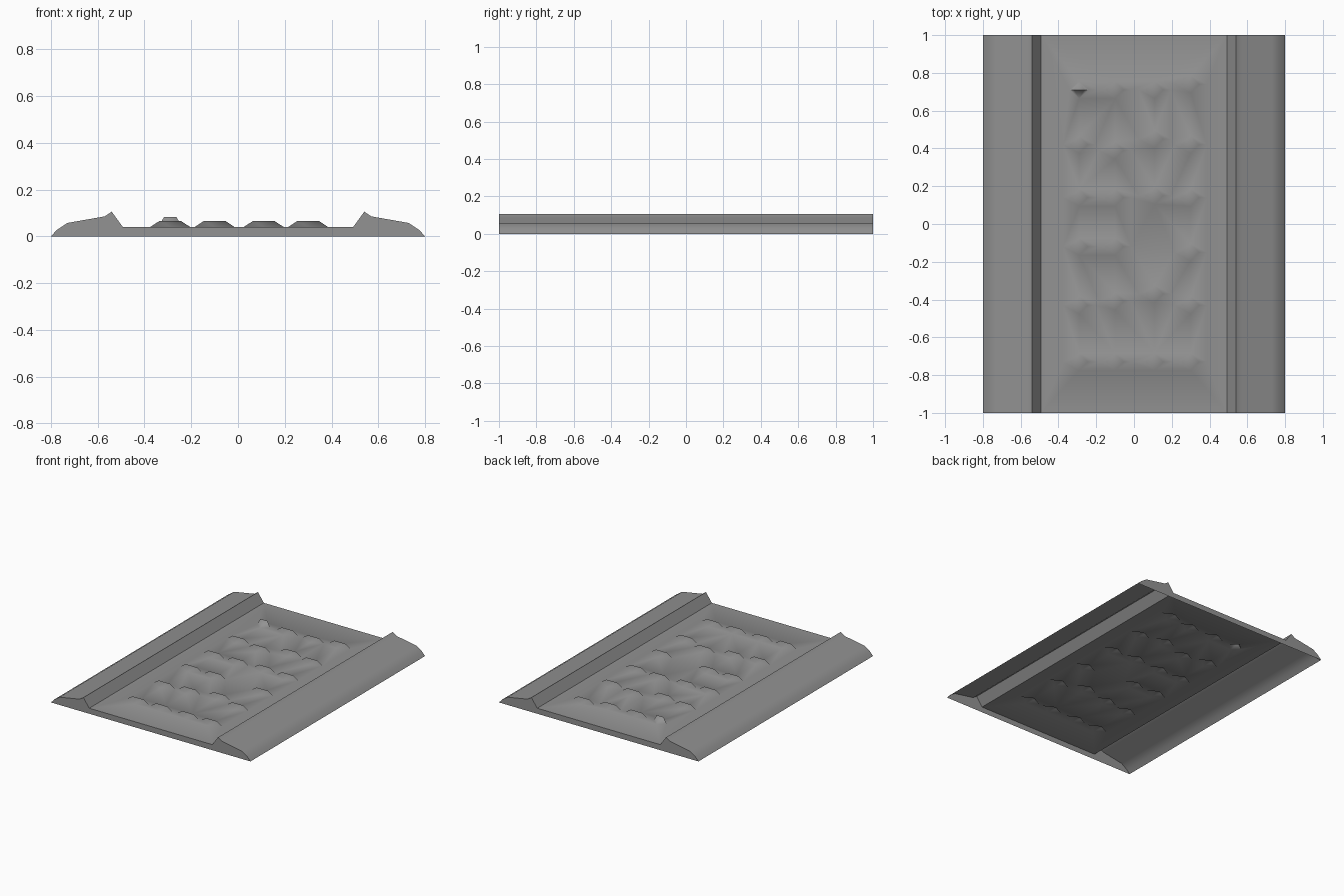
import bpy, bmesh, math
from mathutils import Vector
from mathutils.geometry import delaunay_2d_cdt

if "Cube" in bpy.data.objects:
    bpy.data.objects.remove(bpy.data.objects["Cube"])

FLOOR = 0.04
# right half of the cross-section: channel foot, lip, outer shoulder, ground
SIDE = [(0.493, FLOOR), (0.54, 0.105), (0.57, 0.085), (0.73, 0.057), (0.775, 0.027), (0.8, 0.0)]

dark = bpy.data.materials.new("dark_grey")
dark.diffuse_color = (0.29, 0.29, 0.29, 1)
dark.use_nodes = True
dark.node_tree.nodes["Principled BSDF"].inputs["Base Color"].default_value = dark.diffuse_color


def finish(bm, name, smooth=None):
    mesh = bpy.data.meshes.new(name)
    bm.to_mesh(mesh)
    bm.free()
    mesh.materials.append(dark)
    ob = bpy.data.objects.new(name, mesh)
    bpy.context.collection.objects.link(ob)
    if smooth:
        bpy.ops.object.select_all(action='DESELECT')
        ob.select_set(True)
        bpy.context.view_layer.objects.active = ob
        bpy.ops.object.shade_smooth_by_angle(angle=math.radians(smooth))
    return ob


# long raised banks either side of the channel
def bank(name, s):
    bm = bmesh.new()
    front = [bm.verts.new((s * x, -1, z)) for x, z in SIDE]
    back = [bm.verts.new((s * x, 1, z)) for x, z in SIDE]
    for i in range(len(SIDE) - 1):
        q = [front[i], front[i + 1], back[i + 1], back[i]]
        bm.faces.new(q if s > 0 else q[::-1])
    ob = finish(bm, name, 35)
    if ob.data.polygons[2].normal.z < 0:
        ob.data.flip_normals()


bank("right_bank", 1)
bank("left_bank", -1)


# closed end faces (the underside stays open)
def end_cap(name, y):
    bm = bmesh.new()
    pts = [(-x, z) for x, z in reversed(SIDE)] + SIDE
    bm.faces.new([bm.verts.new((x, y, z)) for x, z in pts])
    ob = finish(bm, name)
    if ob.data.polygons[0].normal.y * y < 0:
        ob.data.flip_normals()


end_cap("front_end", -1)
end_cap("back_end", 1)

# channel floor: four columns of small faceted bumps in one sparse sheet
COLS = {-0.29: [-0.73, -0.43, -0.12, 0.14, 0.42, 0.71],
        -0.10: [-0.73, -0.41, -0.12, 0.14, 0.39, 0.71],
        0.11: [-0.73, -0.37, 0.15, 0.45, 0.71],
        0.30: [-0.73, -0.43, -0.15, 0.14, 0.42, 0.74]}
# outline of one bump and its two raised points
BUMP = [(-0.085, 0, 0), (0, -0.045, 0), (0.085, 0, 0), (0, 0.045, 0),
        (-0.045, 0, 0.026), (0.045, 0, 0.026)]
LINKS = [(0, 1), (1, 2), (2, 3), (3, 0), (4, 5)]

pts = [(x, y, FLOOR) for x, y in ((-0.493, -1), (0.493, -1), (0.493, 1), (-0.493, 1))]
edges = [(0, 1), (1, 2), (2, 3), (3, 0)]
for cx, rows in COLS.items():
    for cy in rows:
        n = len(pts)
        lift = 1.6 if (cx, cy) == (-0.29, 0.71) else 1.0
        narrow = 0.6 if lift > 1 else 1.0
        pts += [(cx + dx * narrow, cy + dy, FLOOR + dz * lift) for dx, dy, dz in BUMP]
        edges += [(n + a, n + b) for a, b in LINKS]

vs, _, faces, orig, _, _ = delaunay_2d_cdt([Vector(p[:2]) for p in pts], edges, [], 0, 1e-5)
bm = bmesh.new()
verts = [bm.verts.new((v.x, v.y, pts[o[0]][2] if o else FLOOR)) for v, o in zip(vs, orig)]
for f in faces:
    face = bm.faces.new([verts[i] for i in f])
    face.normal_update()
    if face.normal.z < 0:
        face.normal_flip()
finish(bm, "channel_floor", 80)
